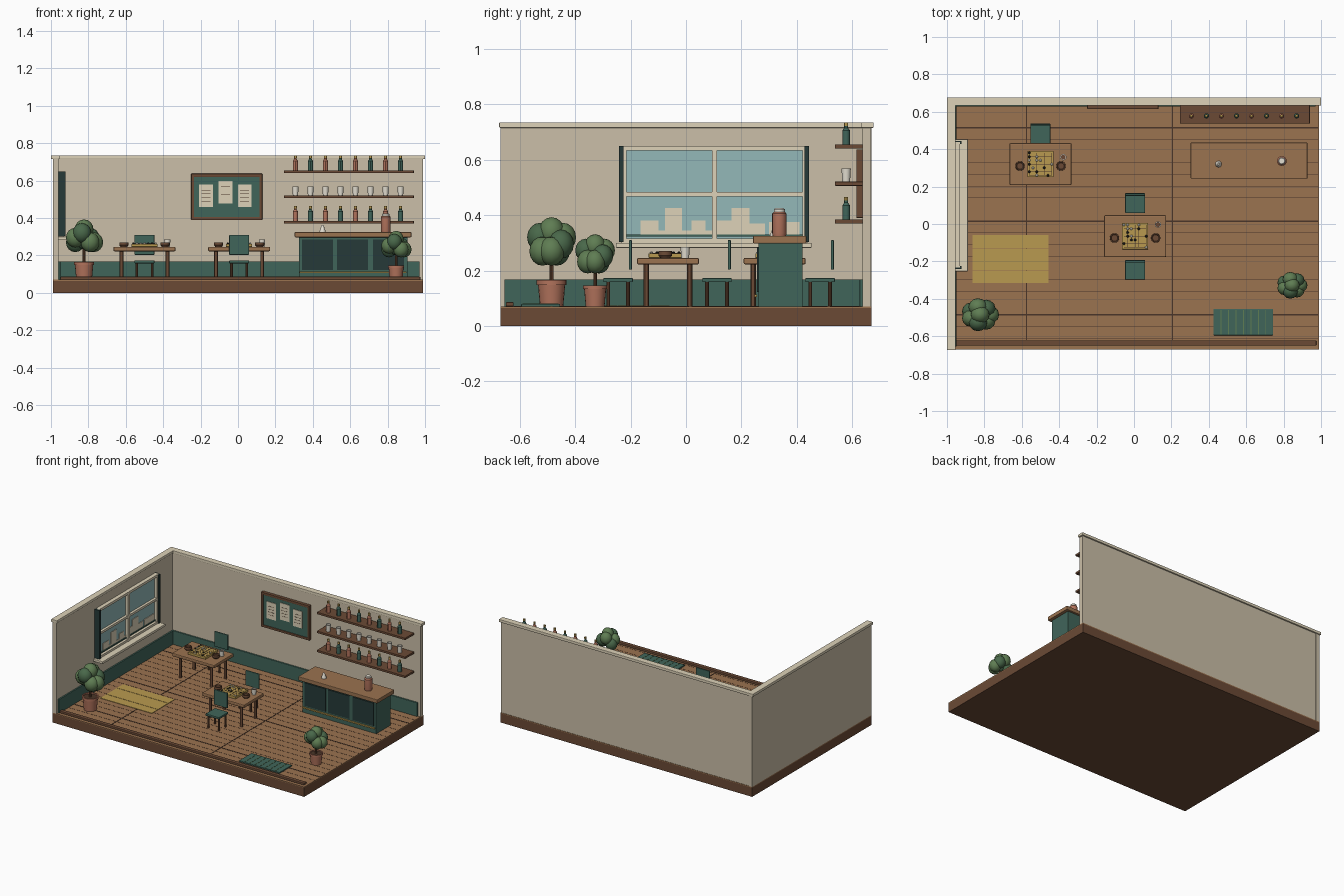
import bpy, math, random
from mathutils import Vector

random.seed(4)
mats = {}

def mat(name, hexcol):
    rgb = [int(hexcol[i:i + 2], 16) / 255 for i in (0, 2, 4)]
    m = bpy.data.materials.new(name)
    m.diffuse_color = [((c + 0.055) / 1.055) ** 2.4 for c in rgb] + [1]
    mats[name] = m

for n, h in dict(dark_wood='6b4a35', wood='9b7350', seam='4a3528', plaster='cbbfa8', cream='ddd2b8',
                 green='40655a', dark_green='263a38', clay='b2735c', glass='93b9b8', gold='b99a50',
                 leaf='5f7d53', leaf_dark='49684a', white='e4dfd2', black='222222').items():
    mat(n, h)

def finish(ob, name, m):
    ob.name = name
    ob.data.materials.append(mats[m])
    return ob

def box(name, m, x0, x1, y0, y1, z0, z1, bevel=0):
    bpy.ops.mesh.primitive_cube_add(size=1, location=((x0 + x1) / 2, (y0 + y1) / 2, (z0 + z1) / 2))
    ob = finish(bpy.context.object, name, m)
    ob.scale = (x1 - x0, y1 - y0, z1 - z0)
    bpy.ops.object.transform_apply(location=False, rotation=False, scale=True)
    if bevel:
        b = ob.modifiers.new('bevel', 'BEVEL')
        b.width, b.segments = bevel, 2
    return ob

def lathe(name, m, x, y, profile, n=16):
    """Solid of revolution from (radius, z) points."""
    verts, faces = [], []
    for r, z in profile:
        verts += [(r * math.cos(2 * math.pi * i / n), r * math.sin(2 * math.pi * i / n), z) for i in range(n)]
    for k in range(len(profile) - 1):
        for i in range(n):
            j = (i + 1) % n
            faces.append((k * n + i, k * n + j, k * n + n + j, k * n + n + i))
    faces += [tuple(reversed(range(n))), tuple(range(len(verts) - n, len(verts)))]
    me = bpy.data.meshes.new(name)
    me.from_pydata(verts, [], faces)
    ob = bpy.data.objects.new(name, me)
    ob.location = (x, y, 0)
    bpy.context.collection.objects.link(ob)
    bpy.context.view_layer.objects.active = ob
    bpy.ops.object.select_all(action='DESELECT')
    ob.select_set(True)
    bpy.ops.object.shade_smooth_by_angle()
    return finish(ob, name, m)

def cyl(name, m, x, y, z0, z1, r, n=16):
    return lathe(name, m, x, y, [(r, z0), (r, z1)], n)

F = 0.07  # floor level

# base and floor with board seams
box('base', 'dark_wood', -0.99, 0.99, -0.67, 0.67, 0, 0.064)
box('floor', 'wood', -0.99, 0.99, -0.67, 0.67, 0.064, F)
for i in range(21):
    y = -0.61 + i * 0.0625
    box('board_seam', 'seam', -0.95, 0.985, y - 0.001, y + 0.001, F - 0.002, F + 0.0008)
for y in (-0.485, 0.015, 0.515):
    box('floor_joint', 'seam', -0.95, 0.985, y - 0.004, y + 0.004, F - 0.002, F + 0.0015)
for x in (-0.575, 0.205):
    box('cross_joint', 'seam', x - 0.003, x + 0.003, -0.62, 0.63, F - 0.002, F + 0.0015)
box('front_rail', 'dark_wood', -0.95, 0.975, -0.65, -0.622, F, 0.086, 0.004)

# walls, caps and wainscot
box('left_wall', 'plaster', -0.99, -0.96, -0.67, 0.67, F, 0.717)
box('back_wall', 'plaster', -0.99, 0.99, 0.637, 0.667, F, 0.717)
box('left_cap', 'cream', -1, -0.954, -0.674, 0.677, 0.715, 0.735, 0.003)
box('back_cap', 'cream', -1, 1, 0.633, 0.677, 0.715, 0.735, 0.003)
box('left_wainscot', 'green', -0.962, -0.95, -0.655, 0.637, F, 0.168, 0.002)
box('back_wainscot', 'green', -0.96, 0.97, 0.627, 0.639, F, 0.168, 0.002)

# window on the left wall
box('window_glass', 'glass', -0.962, -0.95, -0.225, 0.43, 0.3, 0.64)
for i, (y0, y1, h) in enumerate([(-.165, -.1, .38), (-.075, -.015, .425), (-.1, .095, .345), (.02, .07, .38),
                                 (.11, .165, .38), (.165, .23, .425), (.23, .285, .37), (.3, .41, .375)]):
    box('skyline_block', 'cream', -0.951, -0.947 + i * 0.0002, y0, y1, 0.325, h)
for y0, y1 in ((-0.233, -0.215), (0.093, 0.111), (0.42, 0.438)):
    box('window_upright', 'cream', -0.962, -0.93, y0, y1, 0.295, 0.65)
for z0, z1 in ((0.3, 0.315), (0.468, 0.484), (0.633, 0.65)):
    box('window_crossbar', 'cream', -0.962, -0.932, -0.23, 0.435, z0, z1)
box('window_lower_bar', 'green', -0.955, -0.942, -0.225, 0.43, 0.322, 0.33)
for y in (-0.233, 0.435):
    box('window_side_trim', 'dark_green', -0.962, -0.922, y - 0.008, y + 0.008, 0.303, 0.65)
box('window_sill', 'cream', -0.965, -0.888, -0.253, 0.453, 0.282, 0.3, 0.003)

# sunlight patches and door mat
for y0, y1 in ((-0.128, -0.06), (-0.245, -0.131), (-0.315, -0.248)):
    box('sun_patch', 'gold', -0.863, -0.458, y0, y1, F, F + 0.003)
box('mat', 'green', 0.425, 0.743, -0.595, -0.455, F, 0.079, 0.002)
for i in range(7):
    x = 0.465 + i * 0.04
    box('mat_stripe', 'leaf', x - 0.002, x + 0.002, -0.59, -0.46, 0.078, 0.0805)

# game tables
def table(cx, cy, cup_dy):
    box('table_top', 'wood', cx - 0.166, cx + 0.166, cy - 0.112, cy + 0.112, 0.222, 0.246, 0.006)
    for sx in (-1, 1):
        for sy in (-1, 1):
            cyl('table_leg', 'dark_wood', cx + sx * 0.123, cy + sy * 0.078, F, 0.224, 0.01, 12)
        x = cx + sx * 0.11
        lathe('stone_bowl', 'dark_wood', x, cy - 0.01, [(.017, .245), (.025, .255), (.024, .27), (.019, .27), (.017, .262)])
    box('game_board', 'gold', cx - 0.07, cx + 0.07, cy - 0.07, cy + 0.07, 0.246, 0.262, 0.002)
    for i in range(7):
        t = -0.06 + i * 0.02
        box('board_line', 'seam', cx + t - .0007, cx + t + .0007, cy - .06, cy + .06, 0.261, 0.2627)
        box('board_line', 'seam', cx - .06, cx + .06, cy + t - .0007, cy + t + .0007, 0.261, 0.2627)
    spots = random.sample([(i, j) for i in range(7) for j in range(7)], 14)
    for k, (i, j) in enumerate(spots):
        lathe('stone', ('black', 'white')[k % 2], cx - 0.06 + i * 0.02, cy - 0.06 + j * 0.02,
              [(.004, .262), (.007, .265), (.004, .268)], 10)
    x, y = cx + 0.122, cy + cup_dy
    lathe('cup', 'white', x, y, [(.014, .246), (.017, .285), (.013, .285), (.011, .255)])
    cyl('drink', 'dark_wood', x, y, 0.254, 0.277, 0.0125)

table(-0.5, 0.32, 0.037)
table(0.006, -0.065, 0.062)

# chairs, all with the back toward the rear wall
for cx, cy in ((-0.5, 0.484), (0.006, 0.112), (0.006, -0.245)):
    box('seat', 'green', cx - 0.053, cx + 0.053, cy - 0.053, cy + 0.053, 0.158, 0.173, 0.003)
    box('chair_back', 'green', cx - 0.053, cx + 0.053, cy + 0.039, cy + 0.05, 0.203, 0.31, 0.003)
    for sx in (-1, 1):
        for sy in (-1, 1):
            cyl('chair_leg', 'dark_wood', cx + sx * 0.041, cy + sy * 0.036, F, 0.16, 0.007, 10)

# counter
box('counter_body', 'green', 0.325, 0.905, 0.262, 0.42, F, 0.298)
box('counter_top', 'wood', 0.303, 0.927, 0.242, 0.435, 0.297, 0.325, 0.004)
for x0 in (0.342, 0.53, 0.722):
    box('counter_panel', 'dark_green', x0, x0 + 0.166, 0.257, 0.265, 0.122, 0.285)
box('foot_rail', 'gold', 0.33, 0.9, 0.247, 0.257, 0.105, 0.114)
lathe('jar', 'clay', 0.79, 0.337, [(.024, .325), (.026, .335), (.026, .405), (.02, .412)])
lathe('jar_lid', 'white', 0.79, 0.337, [(.02, .411), (.02, .421), (.015, .425)])
lathe('counter_bell', 'white', 0.452, 0.32, [(.017, .325), (.017, .33), (.011, .343), (.008, .358), (.004, .362)])

# shelves with bottles and cups
for k, z in enumerate((0.37, 0.506, 0.64)):
    box('shelf', 'dark_wood', 0.245, 0.94, 0.537, 0.637, z, z + 0.015, 0.002)
    s = z + 0.015
    for i in range(8):
        x = 0.307 + i * 0.0803
        if k == 1:
            lathe('shelf_cup', 'white', x, 0.578, [(.014, s), (.017, s + .048), (.013, s + .048), (.012, s + .015)])
        else:
            lathe('bottle', ('clay', 'green')[i % 2], x, 0.578,
                  [(.014, s), (.014, s + .05), (.007, s + .06), (.007, s + .068)], 12)
            cyl('bottle_cap', 'gold', x, 0.578, s + 0.067, s + 0.08, 0.0075, 12)

# notice board
box('notice_panel', 'green', -0.24, 0.12, 0.622, 0.638, 0.4, 0.625)
for x0, x1, z0, z1 in ((-.25, .13, .39, .405), (-.25, .13, .62, .637), (-.25, -.234, .39, .637), (.114, .13, .39, .637)):
    box('notice_frame', 'dark_wood', x0, x1, 0.615, 0.638, z0, z1, 0.002)
for x, z in ((-0.172, 0.52), (-0.066, 0.538), (0.036, 0.52)):
    box('paper', 'cream', x - 0.037, x + 0.037, 0.618, 0.623, z - 0.06, z + 0.06)
    for i in range(4):
        box('paper_rule', 'seam', x - 0.024, x + 0.024, 0.617, 0.619, z + 0.028 - i * 0.02, z + 0.03 - i * 0.02)

# potted plants
def plant(x, y, s):
    P = lambda pts: [(r * s, F + z * s) for r, z in pts]
    lathe('pot', 'clay', x, y, P([(.042, 0), (.049, .078), (.054, .078), (.054, .095), (.046, .095), (.044, .085)]), 20)
    cyl('soil', 'seam', x, y, F + 0.07 * s, F + 0.088 * s, 0.046 * s)
    cyl('trunk', 'dark_wood', x, y, F + 0.085 * s, F + 0.23 * s, 0.008 * s, 10)
    blobs = [(0, 0, .27), (0, 0, .215)]
    for i in range(7):
        a = 2 * math.pi * i / 7
        blobs.append((.052 * math.cos(a), .042 * math.sin(a), .225 + .025 * (i % 3 - 1)))
    for i, (bx, by, bz) in enumerate(blobs):
        bpy.ops.mesh.primitive_uv_sphere_add(segments=12, ring_count=8, radius=0.05 * s,
                                             location=(x + bx * s, y + by * s, F + bz * s))
        ob = finish(bpy.context.object, 'foliage', ('leaf', 'leaf_dark')[i % 2])
        ob.scale = (1, 0.95, 1.05)
        bpy.ops.object.shade_smooth()

plant(-0.823, -0.485, 1.0)
plant(0.845, -0.328, 0.81)
